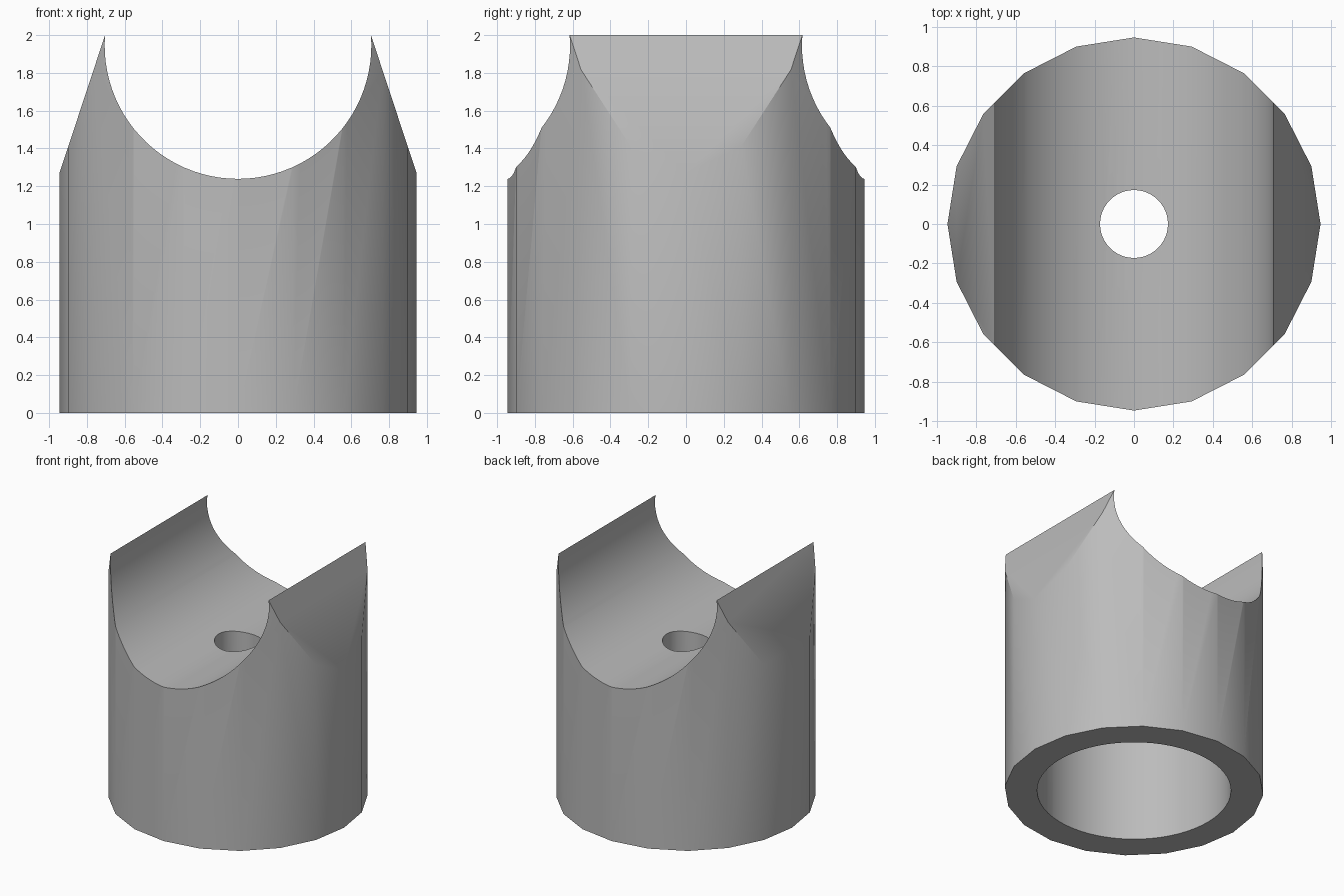
import bpy, bmesh, math

if "Cube" in bpy.data.objects:
    bpy.data.objects.remove(bpy.data.objects["Cube"])

OUTER, BORE, HOLE = 0.945, 0.707, 0.172
BORE_DEPTH = 1.0
SADDLE_R, SADDLE_Z = 0.706, 1.945
TOP = 2.0

grey = bpy.data.materials.new("grey")
grey.use_nodes = True
COLOUR = (0.5, 0.5, 0.5, 1)
grey.diffuse_color = COLOUR
grey.node_tree.nodes["Principled BSDF"].inputs["Base Color"].default_value = COLOUR


def extrude(name, points, direction):
    """Closed solid from a planar outline pushed along a direction."""
    bm = bmesh.new()
    face = bm.faces.new([bm.verts.new(p) for p in points])
    moved = bmesh.ops.extrude_face_region(bm, geom=[face])["geom"]
    verts = [v for v in moved if isinstance(v, bmesh.types.BMVert)]
    bmesh.ops.translate(bm, verts=verts, vec=direction)
    bmesh.ops.recalc_face_normals(bm, faces=bm.faces)
    mesh = bpy.data.meshes.new(name)
    bm.to_mesh(mesh)
    bm.free()
    mesh.materials.append(grey)
    obj = bpy.data.objects.new(name, mesh)
    bpy.context.collection.objects.link(obj)
    return obj


def cylinder(name, radius, bottom, top, sides):
    ring = [(radius * math.cos(math.tau * i / sides),
             radius * math.sin(math.tau * i / sides), bottom) for i in range(sides)]
    return extrude(name, ring, (0, 0, top - bottom))


def combine(target, cutter, operation):
    """Apply a boolean and discard the cutter."""
    mod = target.modifiers.new(cutter.name, "BOOLEAN")
    mod.operation, mod.object, mod.solver = operation, cutter, "EXACT"
    bpy.context.view_layer.objects.active = target
    bpy.ops.object.modifier_apply(modifier=mod.name)
    bpy.data.objects.remove(cutter)


# Faceted outer body
body = cylinder("saddle_support", OUTER, 0, TOP + 0.1, 20)

# Front outline: sloping shoulders and round saddle
half = math.pi / 2 + math.asin((TOP - SADDLE_Z) / SADDLE_R)
steps = 48
arc = []
for i in range(steps + 1):
    a = half - 2 * half * i / steps
    arc.append((SADDLE_R * math.sin(a), 0, SADDLE_Z - SADDLE_R * math.cos(a)))
tip = arc[0][0]
slope = (TOP - 1.27) / (OUTER - tip)
wide = 1.2
shoulder = TOP - slope * (wide - tip)
outline = [(-wide, 0, -0.1), (wide, 0, -0.1), (wide, 0, shoulder)] + arc + [(-wide, 0, shoulder)]
outline = [(x, -wide, z) for x, y, z in outline]
combine(body, extrude("outline_cutter", outline, (0, 2 * wide, 0)), "INTERSECT")

# Blind bore from below and the small hole through the saddle floor
combine(body, cylinder("bore_cutter", BORE, -0.1, BORE_DEPTH, 64), "DIFFERENCE")
combine(body, cylinder("hole_cutter", HOLE, 0.5, TOP, 48), "DIFFERENCE")

# Smooth shading with crisp edges
bpy.ops.object.select_all(action="DESELECT")
body.select_set(True)
bpy.context.view_layer.objects.active = body
bpy.ops.object.shade_smooth_by_angle(angle=math.radians(30))
